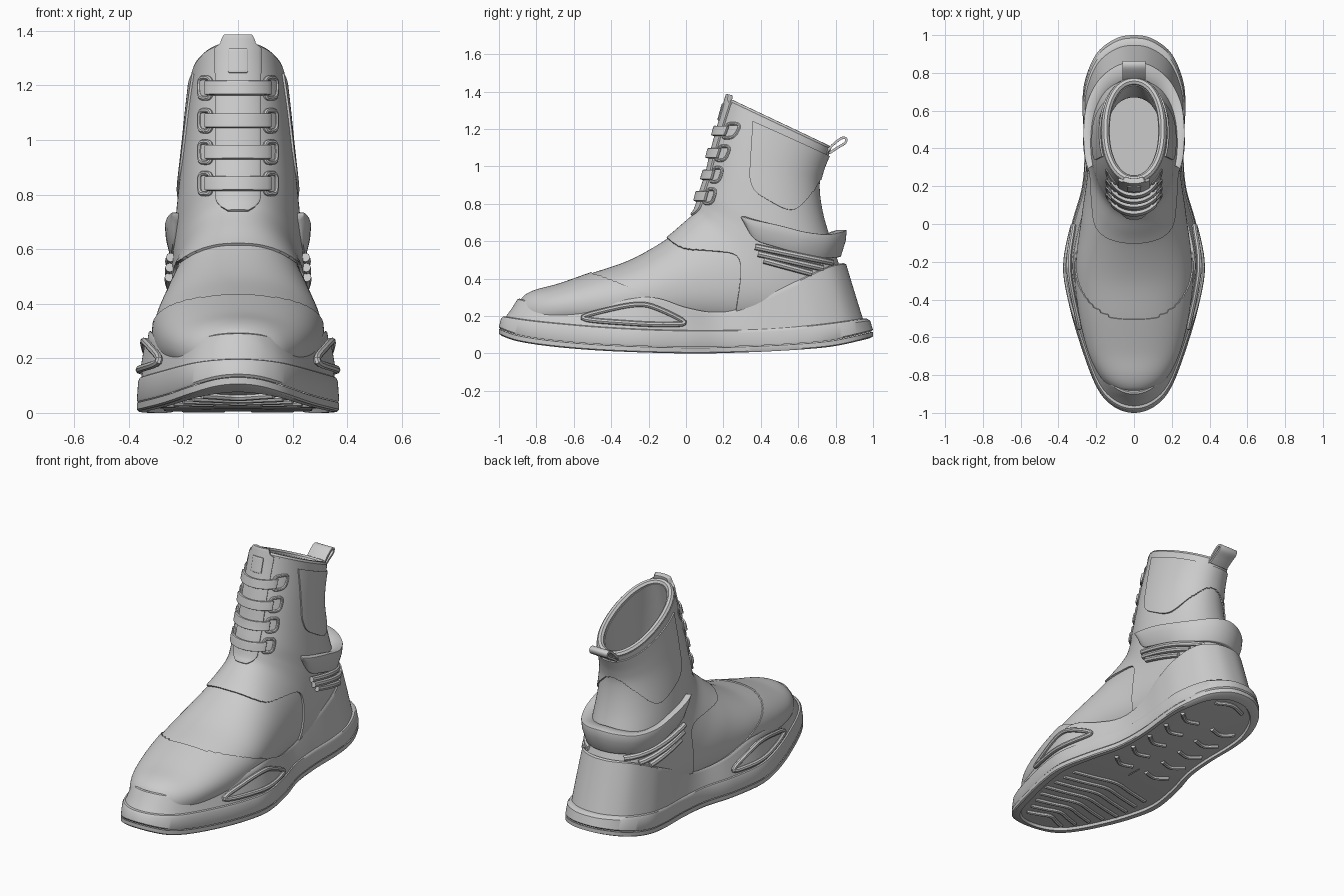
import bpy, bmesh, math
from mathutils import Vector
from mathutils.bvhtree import BVHTree

if "Cube" in bpy.data.objects:
    bpy.data.objects.remove(bpy.data.objects["Cube"])


def cat(pts, n, closed=False):
    """Catmull-Rom resample, n steps per span."""
    m, out = len(pts), []
    for i in range(m if closed else m - 1):
        ids = [i - 1, i, i + 1, i + 2]
        p = [pts[j % m] if closed else pts[max(0, min(m - 1, j))] for j in ids]
        for k in range(n):
            t = k / n
            out.append(tuple(.5 * (2 * b + (c - a) * t + (2 * a - 5 * b + 4 * c - d) * t * t
                                   + (3 * b - a - 3 * c + d) * t ** 3) for a, b, c, d in zip(*p)))
    if not closed:
        out.append(tuple(pts[-1]))
    return out


def table(pts):
    """Smooth height as a function of y."""
    d = cat(pts, 8)
    def f(y):
        for (a, p), (b, q) in zip(d, d[1:]):
            if y <= b:
                return p + (q - p) * max(0, (y - a) / (b - a))
        return d[-1][1]
    return f


def obj(name, bm):
    me = bpy.data.meshes.new(name)
    bm.to_mesh(me)
    bm.free()
    o = bpy.data.objects.new(name, me)
    bpy.context.collection.objects.link(o)
    return o


def loft(name, rows, closed=True, caps=()):
    bm = bmesh.new()
    V = [[bm.verts.new(p) for p in r] for r in rows]
    n = len(rows[0])
    for a, b in zip(V, V[1:]):
        for j in range(n if closed else n - 1):
            k = (j + 1) % n
            bm.faces.new((a[j], a[k], b[k], b[j]))
    for c in caps:
        bm.faces.new(V[c])
    bmesh.ops.recalc_face_normals(bm, faces=bm.faces)
    mean = sum((v.co for v in bm.verts), Vector()) / len(bm.verts)
    if sum(f.normal.dot(f.calc_center_median() - mean) * f.calc_area() for f in bm.faces) < 0:
        bmesh.ops.reverse_faces(bm, faces=bm.faces)
    return obj(name, bm)


def solid(o, t, offset, bevel=0):
    m = o.modifiers.new("thick", 'SOLIDIFY')
    m.thickness, m.offset = t, offset
    if bevel:
        b = o.modifiers.new("bevel", 'BEVEL')
        b.width, b.segments, b.limit_method = bevel, 2, 'ANGLE'
    return o


def tree(o):
    return BVHTree.FromPolygons([v.co for v in o.data.vertices], [p.vertices for p in o.data.polygons])


def tube(name, pts, r, closed=False):
    cu = bpy.data.curves.new(name, 'CURVE')
    cu.dimensions, cu.bevel_depth, cu.bevel_resolution, cu.use_fill_caps = '3D', r, 2, True
    s = cu.splines.new('POLY')
    s.points.add(len(pts) - 1)
    for p, c in zip(s.points, pts):
        p.co = (*c, 1)
    s.use_cyclic_u = closed
    o = bpy.data.objects.new(name, cu)
    bpy.context.collection.objects.link(o)
    return o


def panel(name, src, bvh, outline, t):
    """Raised overlay: the part of src inside a side-view (y, z) outline."""
    P = [Vector(p) for p in outline]
    E = list(zip(P, P[1:] + P[:1]))
    def inside(y, z):
        return sum((a.y > z) != (b.y > z) and y < a.x + (b.x - a.x) * (z - a.y) / (b.y - a.y) for a, b in E) % 2
    bm = bmesh.new()
    bm.from_mesh(src.data)
    out = [f for f in bm.faces if not inside(*f.calc_center_median().yz)]
    bmesh.ops.delete(bm, geom=out, context='FACES')
    for v in [v for v in bm.verts if v.is_boundary]:
        q, best = v.co.yz, None
        for a, b in E:
            d = b - a
            c = a + d * max(0, min(1, (q - a).dot(d) / max(d.length_squared, 1e-9)))
            if best is None or (c - q).length < (best - q).length:
                best = c
        if (best - q).length < .03:
            v.co = bvh.find_nearest((v.co.x, best.x, best.y))[0]
    return solid(obj(name, bm), t, 1)


# Sole outline and height profiles
half = [(.11, -.965), (.2, -.86), (.29, -.62), (.35, -.4), (.37, -.22), (.33, 0), (.275, .2),
        (.262, .4), (.272, .6), (.262, .75), (.2, .9), (.1, .98)]
outline = cat([(0, -1)] + half + [(0, 1)] + [(-x, y) for x, y in reversed(half)], 9, True)
low = table([(-1, .1), (-.9, .065), (-.7, .035), (-.4, .012), (0, 0), (.3, .005), (.6, .02), (.8, .04), (1, .085)])
mid = table([(-1, .2), (-.8, .17), (-.4, .135), (0, .12), (.4, .125), (.7, .15), (1, .19)])
top = table([(-.9, .29), (-.8, .265), (-.65, .247), (-.5, .25), (-.2, .295), (0, .24), (.15, .215),
             (.3, .24), (.6, .385), (.78, .465), (.9, .48)])


def sole_row(zf, k=0, sx=None, sy=None):
    row = []
    for x, y in outline:
        yy = y * (sy or 1 - (.11 if y < 0 else .16) * k)
        row.append((x * (sx or 1 - .13 * k), yy, zf(yy)))
    return row


# Outsole with recessed tread bed
bed = lambda y: low(y) + .016
loft("outsole", [sole_row(lambda y: low(y) + .032, .05), sole_row(lambda y: low(y) + .03),
                 sole_row(lambda y: low(y) + .006), sole_row(low, .12)]
     + [sole_row(low, 0, .9, .94)] + [sole_row(bed, 0, s, s + .04) for s in (.89, .6, .3, .01)])

# Midsole: lower band, step, tall side wall, inner ledge
rows = [sole_row(lambda y: low(y) + .034, .06), sole_row(lambda y: low(y) + .042, .0),
        sole_row(lambda y: mid(y) - .012, .1), sole_row(mid, .2), sole_row(lambda y: mid(y) + .004, .34)]
for i in range(1, 11):
    f = i / 10
    rows.append(sole_row(lambda y: mid(y) + .004 + (top(y) - mid(y) - .004) * f, .34 + .56 * f))
rows += [sole_row(lambda y: top(y) + .006, 1), sole_row(lambda y: top(y) - .03, 0, .7, .8)]
midsole = loft("midsole", rows)
sole_bvh = tree(midsole)

# Boot upper: sections (front y, z, back y, z, half width)
sections = [(-.885, .27, -.885, .17, .06), (-.86, .305, -.86, .13, .12), (-.8, .335, -.79, .12, .18),
            (-.68, .367, -.65, .12, .24), (-.5, .43, -.42, .1, .288), (-.3, .5, -.15, .1, .308),
            (-.12, .6, .15, .1, .28), (-.02, .68, .45, .1, .25), (.05, .745, .72, .12, .235),
            (.075, .8, .86, .28, .23), (.095, .87, .8, .5, .22), (.125, .96, .73, .72, .205),
            (.15, 1.07, .705, .88, .19), (.185, 1.2, .72, .98, .178), (.225, 1.345, .765, 1.09, .163)]


def ring(s, grow=0, n=112):
    py, pz, qy, qz, w = s
    pts = []
    for i in range(n):
        c, x = math.cos(2 * math.pi * i / n), math.sin(2 * math.pi * i / n)
        c = math.copysign(abs(c) ** .93, c)
        d = math.hypot(py - qy, pz - qz) / 2
        c *= (d + grow) / d
        pts.append((math.copysign(abs(x) ** .93, x) * (w + grow),
                    (py + qy) / 2 + (py - qy) / 2 * c, (pz + qz) / 2 + (pz - qz) / 2 * c))
    return pts


boot = loft("boot_upper", [ring(s) for s in cat(sections, 9)], True, (0,))
boot_bvh = tree(boot)
solid(boot, .035, -1)
tube("collar_rim", ring(sections[-1], -.012), .021, True)
loft("footbed", [sole_row(lambda y: .22, 0, s, s) for s in (.68, .3, .01)])

# Overlays on the upper
panel("ankle_overlay", boot, boot_bvh, [(-.13, .72)] + cat([(-.1, .615), (-.02, .562), (.12, .547), (.24, .535),
      (.285, .5), (.29, .4), (.265, .22)], 6) + [(.3, .05), (1.1, .05), (1.1, 1.6), (-.1, 1.6)], .01)
panel("toe_cap", boot, boot_bvh, [(-1.1, .05), (-1.1, .6), (-.54, .6)] + cat([(-.52, .43), (-.35, .37),
      (-.15, .29), (-.05, .2)], 6) + [(-.05, .05)], .007)
panel("collar_panel", boot, boot_bvh, [(.36, 1.24)] + cat([(.34, .95), (.36, .88), (.42, .83), (.56, .765),
      (.65, .84), (.71, .94)], 6) + [(1.1, .97), (1.1, .9), (.79, 1.045)], .018)

# Heel wing wrapping round the back
wing = [(.245, .29, .735, .71), (.262, .36, .715, .61), (.268, .5, .685, .565), (.25, .64, .65, .53),
        (.19, .76, .637, .51), (.1, .835, .65, .513)]
path = cat(wing + [(0, .86, .66, .515)] + [(-p[0], *p[1:]) for p in reversed(wing)], 6)
sc = lambda x, y, z, s: (x * s, .45 + (y - .45) * s, z)
w = loft("heel_wing", [[sc(x, y, t, 1), sc(x, y, (t * .6 + b * .4), .985), sc(x, y, b, .92), sc(x, y, b, .78),
                        sc(x, y, t - .01, .78), sc(x, y, t, .88)] for x, y, t, b in path], True, (0, -1))
bv = w.modifiers.new("bevel", 'BEVEL')
bv.width, bv.segments, bv.limit_method = .008, 2, 'ANGLE'


def side(bvh, y, z, s, off):
    hit = bvh.ray_cast(Vector((2 * s, y, z)), Vector((-s, 0, 0)))[0]
    return hit and hit + Vector((s * off, 0, 0))


# Heel ribs and midsole side windows, both sides
ribs = [((.37, .57), (.78, .485)), ((.385, .533), (.73, .455)), ((.415, .497), (.67, .428))]
window = cat([(-.55, .188), (-.4, .238), (-.25, .262), (-.15, .24), (-.01, .168), (-.1, .155), (-.3, .162)], 6, True)
for s in (-1, 1):
    for (y0, z0), (y1, z1) in ribs:
        pts = [side(boot_bvh, y0 + (y1 - y0) * i / 14, z0 + (z1 - z0) * i / 14, s, .02) for i in range(15)]
        tube("heel_rib", [p for p in pts if p], .017)
    pts = [side(sole_bvh, y, z, s, .012) for y, z in window]
    tube("window_frame", [p for p in pts if p], .014, True)
panel("side_window", midsole, sole_bvh, window, .008)


def front(x, z, off):
    zc = min(z, 1.3)
    hit = boot_bvh.ray_cast(Vector((x, -3, zc)), Vector((0, 1, 0)))[0]
    return (x, hit.y + (z - zc) * .27 - off, z)


def front_patch(name, z0, z1, width, off, t, nz=8, nx=14):
    rows = []
    for i in range(nz + 1):
        z = z0 + (z1 - z0) * i / nz
        rows.append([front(width(z) * (2 * j / nx - 1), z, off) for j in range(nx + 1)])
    return solid(loft(name, rows, False), t, 0, .005)


# Tongue, its tab, lace straps and eyelets
def tongue_w(z):
    r = .078
    if z < .79:
        r *= max(.45, math.sqrt(max(0, 1 - ((.79 - z) / .06) ** 2)))
    if z > 1.34:
        r = .06 * (1 - ((z - 1.34) / .06) ** 2 * .4)
    return r


front_patch("tongue", .735, 1.383, tongue_w, .008, .03, 40)
front_patch("tongue_tab", 1.245, 1.335, lambda z: .036, .024, .014)
for z in (.84, .955, 1.07, 1.19):
    front_patch("lace_strap", z - .026, z + .026, lambda q: .118, .032, .02)
    for s in (-1, 1):
        tube("eyelet", [front(s * (.12 + .022 * math.copysign(abs(math.cos(a)) ** .6, math.cos(a))),
                              z + .038 * math.copysign(abs(math.sin(a)) ** .6, math.sin(a)), .018)
                        for a in [i * math.pi / 12 for i in range(24)]], .009, True)

# Pull tab loop at the back of the collar
loop = cat([(.745, 1.07), (.785, 1.115), (.83, 1.15), (.856, 1.148), (.85, 1.125), (.81, 1.1), (.765, 1.07)], 5)
solid(loft("pull_tab", [[(x, y, z) for x in (-.062, 0, .062)] for y, z in loop], False), .013, 0, .003)

# Tread: forefoot chevrons, heel crescents
def tread(pts):
    tube("tread_bar", [(x, y, low(y) + .014) for x, y in cat(pts, 5)], .013)


for i in range(8):
    y, h = -.82 + .085 * i, min(.27, .13 + .035 * i)
    tread([(-h, y), (-h / 2, y + .03), (0, y + .06), (h / 2, y + .03), (h, y)])
for i in range(5):
    y = .02 + .15 * i
    for s in (-1, 1):
        tread([(s * .2, y + .06), (s * .13, y + .01), (s * .05, y + .03)])
tread([(-.1, .86), (0, .89), (.1, .86)])

# Apply modifiers and shade
bpy.ops.object.select_all(action='SELECT')
bpy.context.view_layer.objects.active = boot
bpy.ops.object.convert(target='MESH')
bpy.ops.object.shade_smooth_by_angle(angle=math.radians(35))
